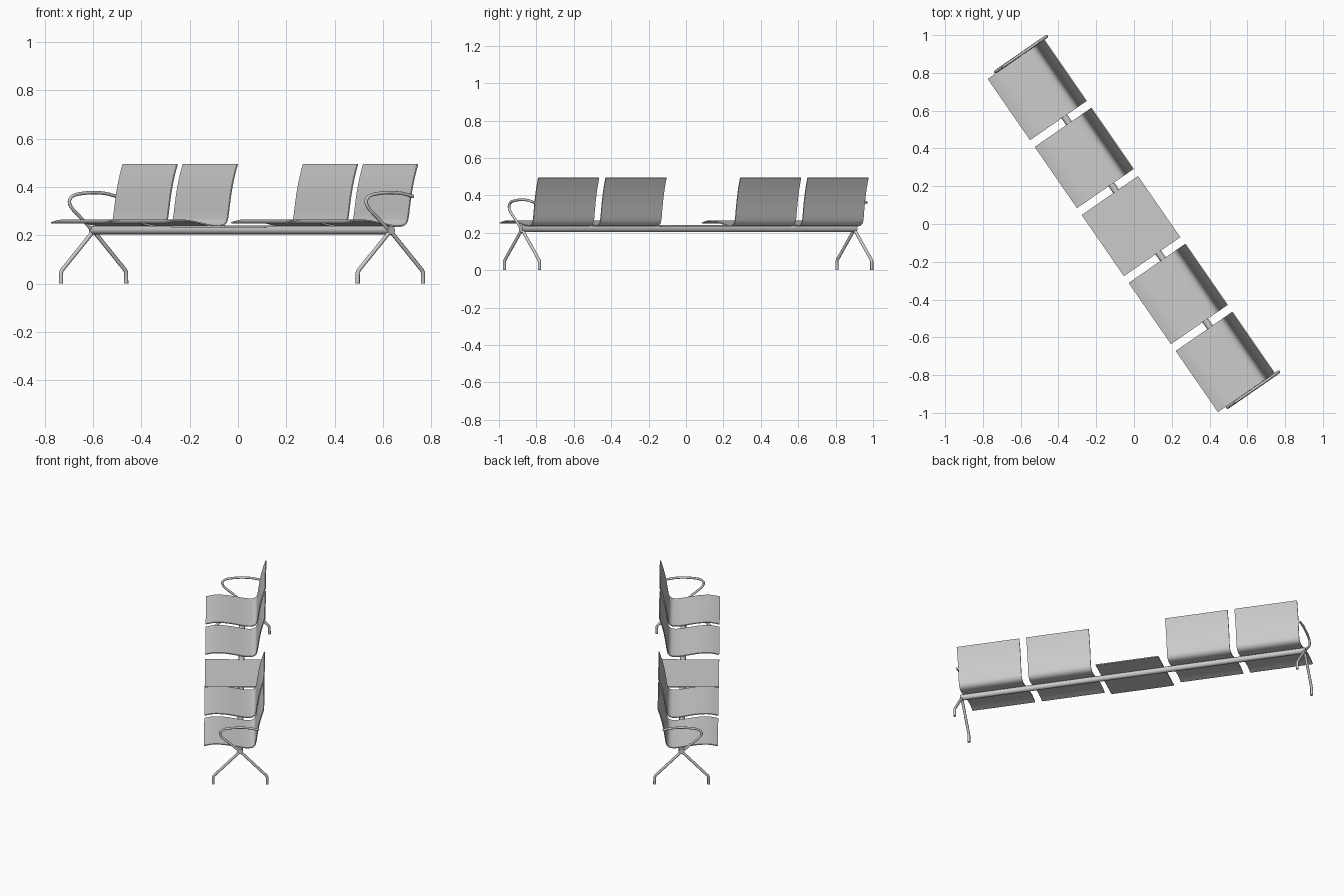
import bpy, bmesh, math
from mathutils import Matrix

if "Cube" in bpy.data.objects:
    bpy.data.objects.remove(bpy.data.objects["Cube"])

ANGLE = math.atan2(-0.8227, 0.5685)   # bench runs diagonally in plan
ROT = Matrix.Rotation(ANGLE, 4, 'Z')
PITCH, WIDTH = 0.4376, 0.394          # seat spacing and seat width
BEAM_Y, END_X = 0.02, 1.08            # beam offset, position of end frames


def smooth(obj, deg=40):
    bpy.ops.object.select_all(action='DESELECT')
    obj.select_set(True)
    bpy.context.view_layer.objects.active = obj
    bpy.ops.object.shade_smooth_by_angle(angle=math.radians(deg))


def add_mesh(name, bm):
    bmesh.ops.recalc_face_normals(bm, faces=bm.faces)
    bm.transform(ROT)
    me = bpy.data.meshes.new(name)
    bm.to_mesh(me)
    bm.free()
    obj = bpy.data.objects.new(name, me)
    bpy.context.collection.objects.link(obj)
    smooth(obj)
    return obj


def catmull(pts, n=5):
    p = [pts[0]] + list(pts) + [pts[-1]]
    out = []
    for i in range(1, len(p) - 2):
        for k in range(n):
            t = k / n
            out.append(tuple(
                0.5 * (2 * b + (c - a) * t + (2 * a - 5 * b + 4 * c - d) * t ** 2
                       + (3 * b - a - 3 * c + d) * t ** 3)
                for a, b, c, d in zip(p[i - 1], p[i], p[i + 1], p[i + 2])))
    return out + [tuple(pts[-1])]


def shell(name, x, profile, thick):
    """Sheet of given thickness following a (y, z) profile, extruded along x."""
    lo, hi = [], []
    for i, (y, z) in enumerate(profile):
        a, b = profile[max(i - 1, 0)], profile[min(i + 1, len(profile) - 1)]
        dy, dz = b[0] - a[0], b[1] - a[1]
        m = math.hypot(dy, dz)
        ny, nz = -dz / m * thick / 2, dy / m * thick / 2
        hi.append((y + ny, z + nz))
        lo.append((y - ny, z - nz))
    bm = bmesh.new()
    rows = [[[bm.verts.new((x + sx * WIDTH / 2, y, z)) for y, z in line]
             for line in (lo, hi)] for sx in (-1, 1)]
    (l0, h0), (l1, h1) = rows
    n = len(profile)
    for i in range(n - 1):
        for a, b in ((l0, l1), (l1, h1), (h1, h0), (h0, l0)):
            bm.faces.new((a[i], a[i + 1], b[i + 1], b[i]))
    for i in (0, n - 1):
        bm.faces.new((l0[i], l1[i], h1[i], h0[i]))
    return add_mesh(name, bm)


def tube(name, pts, radius):
    cu = bpy.data.curves.new(name, 'CURVE')
    cu.dimensions = '3D'
    cu.bevel_depth, cu.bevel_resolution, cu.use_fill_caps = radius, 4, True
    sp = cu.splines.new('POLY')
    sp.points.add(len(pts) - 1)
    for q, co in zip(sp.points, pts):
        q.co = (*co, 1)
    obj = bpy.data.objects.new(name, cu)
    bpy.context.collection.objects.link(obj)
    obj.rotation_euler.z = ANGLE
    bpy.ops.object.select_all(action='DESELECT')
    obj.select_set(True)
    bpy.context.view_layer.objects.active = obj
    bpy.ops.object.convert(target='MESH')
    smooth(bpy.context.view_layer.objects.active)


# One-piece seat and backrest shells, with a flat table in the middle
seat = catmull([(-0.200, 0.252), (-0.15, 0.262), (-0.10, 0.262), (-0.05, 0.256),
                (0.02, 0.243), (0.06, 0.238), (0.09, 0.241), (0.108, 0.255),
                (0.116, 0.28), (0.122, 0.32), (0.132, 0.38), (0.146, 0.44),
                (0.163, 0.495)])
for i in (-2, -1, 1, 2):
    shell(f"seat_shell_{i + 3}", i * PITCH, seat, 0.006)
shell("table_top", 0, [(-0.201, 0.237), (0.162, 0.237)], 0.007)

# Support beam
tube("support_beam", [(-END_X - 0.008, BEAM_Y, 0.221), (END_X + 0.008, BEAM_Y, 0.221)], 0.018)

# End frames: two splayed legs and a looped armrest
arm = catmull([(0, 0.215), (-0.061, 0.27), (-0.103, 0.306), (-0.12, 0.33),
               (-0.119, 0.35), (-0.10, 0.365), (-0.061, 0.373), (0, 0.377),
               (0.061, 0.373), (0.115, 0.361)])
for side, x in (("left", -END_X), ("right", END_X)):
    for part, d in (("front", -1), ("back", 1)):
        tube(f"{part}_leg_{side}", [(x, BEAM_Y + d * y, z) for y, z in
             ((0.164, 0), (0.164, 0.046), (0.159, 0.056), (0, 0.218))], 0.0085)
    tube(f"armrest_{side}", [(x, BEAM_Y + y, z) for y, z in arm], 0.007)
